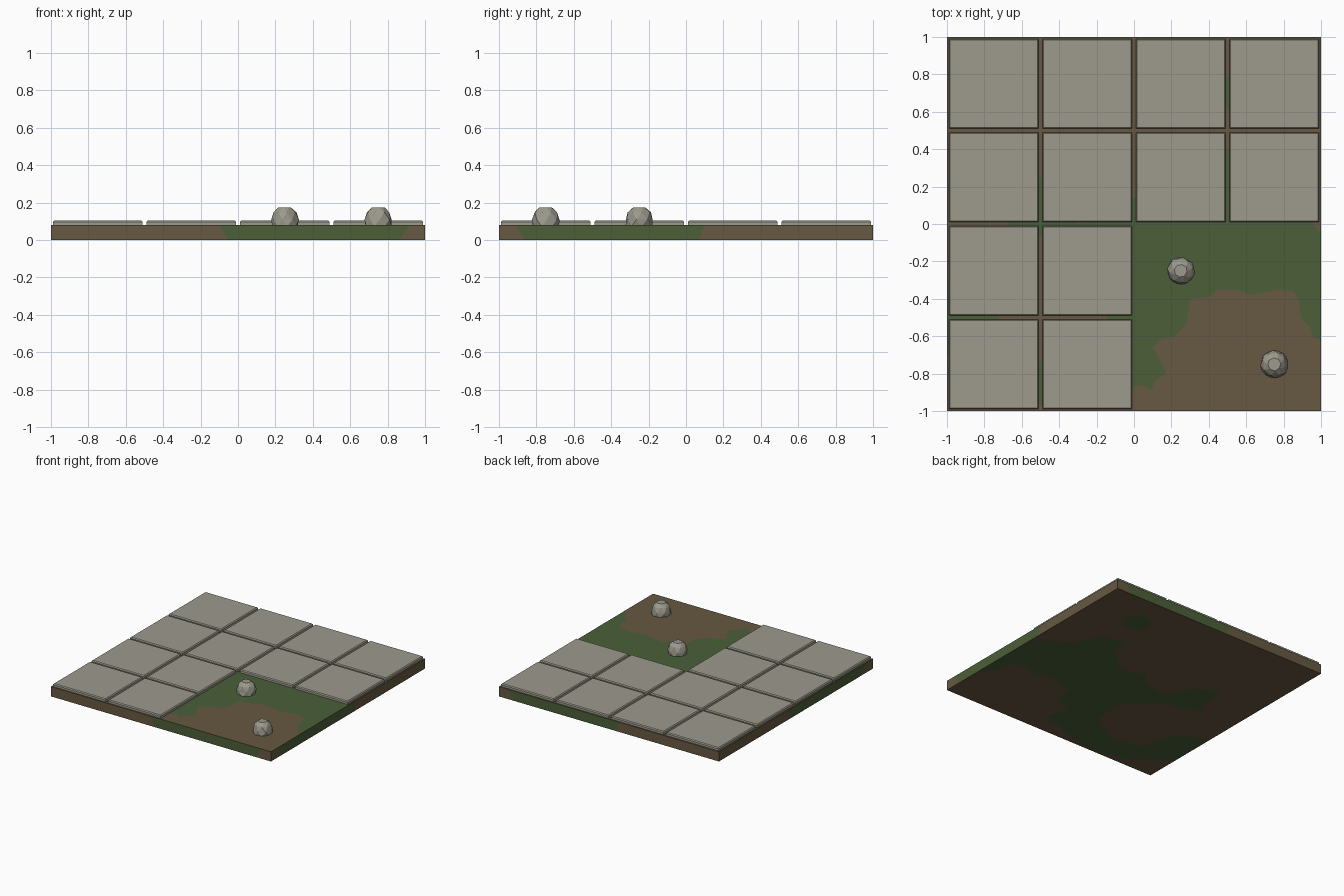
import bpy, bmesh, math, random
from mathutils import Vector
from mathutils.geometry import delaunay_2d_cdt

if "Cube" in bpy.data.objects:
    bpy.data.objects.remove(bpy.data.objects["Cube"])

random.seed(4)


def material(name, rgb):
    m = bpy.data.materials.new(name)
    m.diffuse_color = (*rgb, 1)
    m.use_nodes = True
    m.node_tree.nodes["Principled BSDF"].inputs["Base Color"].default_value = m.diffuse_color
    return m


DIRT = material("dirt brown", (0.136, 0.100, 0.054))
GRASS = material("grass green", (0.070, 0.114, 0.040))
STONE = material("stone grey", (0.337, 0.328, 0.270))


def finish(bm, name, mats, loc=(0, 0, 0)):
    me = bpy.data.meshes.new(name)
    bm.to_mesh(me)
    bm.free()
    for m in mats:
        me.materials.append(m)
    ob = bpy.data.objects.new(name, me)
    ob.location = loc
    bpy.context.collection.objects.link(ob)
    return ob


def inside(p, poly):
    hit = False
    for (x1, y1), (x2, y2) in zip(poly, poly[1:] + poly[:1]):
        if (y1 > p[1]) != (y2 > p[1]) and p[0] < x1 + (p[1] - y1) * (x2 - x1) / (y2 - y1):
            hit = not hit
    return hit


# Outlines of the grass patches, seen from above
PATCHES = [
    [(1, -.05), (.93, .03), (.75, .15), (.6, .38), (.45, .42), (.4, .25), (.2, .08),
     (0, .14), (-.1, .03), (-.3, .0), (-.4, .2), (-.6, .3), (-.62, .1), (-.68, -.02),
     (-.45, -.08), (-.25, -.2), (-.12, -.35), (-.16, -.6), (-.4, -.75), (-.68, -.7),
     (-.74, -.42), (-1, -.3), (-1, -.7), (-.7, -.93), (-.4, -.98), (-.1, -.92),
     (0, -.87), (.05, -.86), (.09, -.89), (.12, -.83), (.17, -.8), (.14, -.73),
     (.1, -.66), (.15, -.61), (.22, -.6), (.28, -.53), (.3, -.4), (.4, -.39),
     (.45, -.35), (.55, -.35), (.62, -.38), (.78, -.35), (.85, -.36), (.88, -.4),
     (.89, -.5), (.94, -.55), (.96, -.61), (1, -.62)],
    [(.45, .62), (.6, .6), (.7, .72), (.58, .82), (.46, .76)],
]

# Ground slab: top and bottom cut along the patch outlines
H = 0.08
pts = [(-1, -1), (1, -1), (1, 1), (-1, 1)]
edges = [(0, 1), (1, 2), (2, 3), (3, 0)]
for poly in PATCHES:
    s, n = len(pts), len(poly)
    pts += poly
    edges += [(s + i, s + (i + 1) % n) for i in range(n)]
vs, _, tris, *_ = delaunay_2d_cdt([Vector(p) for p in pts], edges, [], 0, 1e-5)

bm = bmesh.new()
for z in (0, H):
    ring = [bm.verts.new((v.x, v.y, z)) for v in vs]
    for t in tris:
        c = sum((vs[i] for i in t), Vector((0, 0))) / len(t)
        f = bm.faces.new([ring[i] for i in t])
        f.normal_update()
        if (f.normal.z > 0) != (z > 0):
            f.normal_flip()
        f.material_index = int(any(inside(c, p) for p in PATCHES))

# Slab sides: dirt, grass, dirt with slanted borders (bottom, top)
X_SPLIT = [(-1, -1), (-.05, -.1), (.86, .92), (1, 1)]
Y_SPLIT = [(-1, -1), (-.86, -.91), (.07, .10), (1, 1)]
for axis, split in ((0, X_SPLIT), (1, Y_SPLIT)):
    for side in (-1, 1):
        for k in range(3):
            (b0, t0), (b1, t1) = split[k], split[k + 1]
            quad = [(b0, 0), (b1, 0), (t1, H), (t0, H)]
            f = bm.faces.new([bm.verts.new((u, side, z) if axis == 0 else (side, u, z))
                              for u, z in quad])
            f.normal_update()
            if f.normal[1 - axis] * side < 0:
                f.normal_flip()
            f.material_index = int(k == 1)
bmesh.ops.remove_doubles(bm, verts=bm.verts, dist=1e-5)
finish(bm, "ground_slab", [DIRT, GRASS])

# Paving tiles on every cell except the bare front right quarter
for i in range(4):
    for j in range(4):
        if i >= 2 and j < 2:
            continue
        bm = bmesh.new()
        bmesh.ops.create_cube(bm, size=1)
        bmesh.ops.scale(bm, vec=(0.48, 0.48, 0.03), verts=bm.verts)
        top = [e for e in bm.edges if all(v.co.z > 0 for v in e.verts)]
        bmesh.ops.bevel(bm, geom=top, offset=0.007, segments=1, affect='EDGES')
        finish(bm, f"paving_tile_{i}_{j}", [STONE], (-.75 + i * .5, -.75 + j * .5, 0.089))


# Faceted boulders: jittered rings with a flat cap
def boulder(name, x, y, turn):
    bm = bmesh.new()
    n, rings = 8, []
    for k, (r, z) in enumerate([(.072, -.005), (.075, .03), (.063, .068), (.035, .094)]):
        ring = []
        for s in range(n):
            a = turn + math.tau * (s + .5 * (k % 2)) / n
            q = r * random.uniform(.95, 1.04)
            ring.append(bm.verts.new((q * math.cos(a), q * math.sin(a), z)))
        rings.append(ring)
    for k in range(3):
        lo, hi = rings[k], rings[k + 1]
        for s in range(n):
            t = (s + 1) % n
            if k % 2 == 0:
                bm.faces.new((lo[s], lo[t], hi[s]))
                bm.faces.new((lo[t], hi[t], hi[s]))
            else:
                bm.faces.new((lo[s], lo[t], hi[t]))
                bm.faces.new((lo[s], hi[t], hi[s]))
    bm.faces.new(rings[-1])
    bm.faces.new(rings[0][::-1])
    bmesh.ops.recalc_face_normals(bm, faces=bm.faces)
    finish(bm, name, [STONE], (x, y, H))


boulder("boulder_back", .25, -.25, .2)
boulder("boulder_front", .75, -.75, .5)
